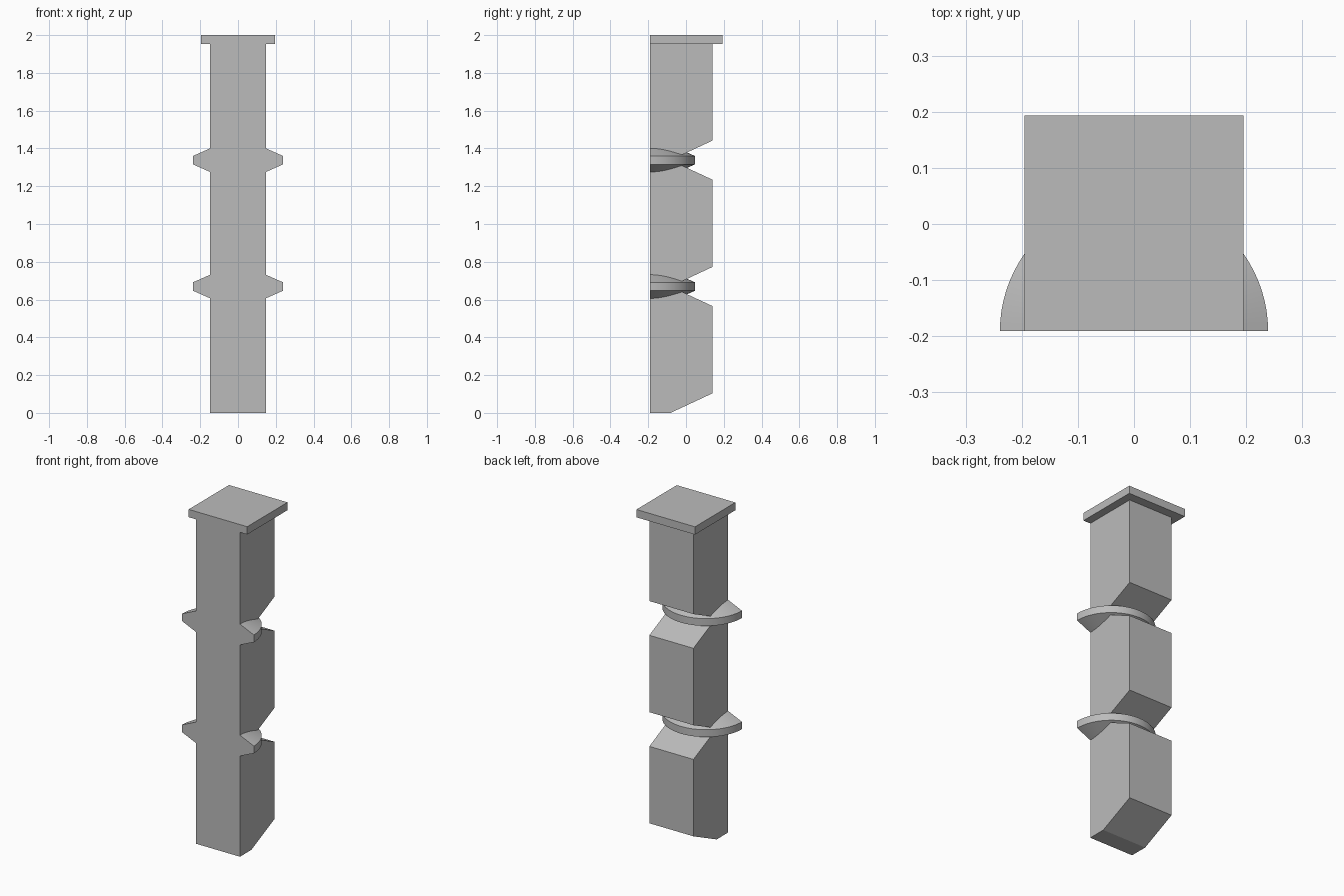
import bpy, bmesh, math
from mathutils import Vector

cube = bpy.data.objects.get("Cube")
if cube:
    bpy.data.objects.remove(cube, do_unlink=True)

GREY = (0.5, 0.5, 0.5, 1)
grey = bpy.data.materials.new("plain grey")
grey.use_nodes = True
grey.diffuse_color = GREY
grey.node_tree.nodes["Principled BSDF"].inputs["Base Color"].default_value = GREY

FRONT, BACK, HALF = -0.191, 0.139, 0.147
PITCH = 0.669
APEX_Y, BEVEL = -0.082, 0.103   # notch apex depth and half height


def add_object(name, bm):
    bmesh.ops.recalc_face_normals(bm, faces=bm.faces)
    mesh = bpy.data.meshes.new(name)
    bm.to_mesh(mesh)
    bm.free()
    obj = bpy.data.objects.new(name, mesh)
    mesh.materials.append(grey)
    bpy.context.collection.objects.link(obj)
    return obj


def extrude_x(name, outline, half):
    """Extrude a (y, z) outline symmetrically along x."""
    bm = bmesh.new()
    face = bm.faces.new([bm.verts.new((-half, y, z)) for y, z in outline])
    new = bmesh.ops.extrude_face_region(bm, geom=[face])["geom"]
    verts = [v for v in new if isinstance(v, bmesh.types.BMVert)]
    bmesh.ops.translate(bm, verts=verts, vec=(2 * half, 0, 0))
    return add_object(name, bm)


def half_ring(name, z):
    """Tapered half disc, flat on the front plane."""
    profile = [(0, -0.128), (0.239, -0.022), (0.239, 0.022), (0, 0.128)]
    # Taper keeps the same slope from the rim to the post's side
    bm = bmesh.new()
    verts = [bm.verts.new((r, FRONT, z + h)) for r, h in profile]
    edges = [bm.edges.new(pair) for pair in zip(verts, verts[1:])]
    bmesh.ops.spin(bm, geom=verts + edges, cent=(0, FRONT, 0), axis=(0, 0, 1),
                   angle=math.pi, steps=40)
    bmesh.ops.remove_doubles(bm, verts=bm.verts, dist=1e-5)
    bmesh.ops.holes_fill(bm, edges=[e for e in bm.edges if e.is_boundary])
    return add_object(name, bm)


# Post: side outline with a V notch at each ring and a chamfered foot
outline = [(FRONT, 0), (APEX_Y, 0), (BACK, BEVEL)]
for i in (1, 2):
    z = i * PITCH
    outline += [(BACK, z - BEVEL), (APEX_Y, z), (BACK, z + BEVEL)]
outline += [(BACK, 1.98), (FRONT, 1.98)]
post = extrude_x("post", outline, HALF)

# Cap plate and the two half rings, flush with the front
cap = extrude_x("cap", [(FRONT, 1.953), (0.193, 1.953), (0.193, 2), (FRONT, 2)], 0.195)
parts = [cap] + [half_ring(n, i * PITCH) for n, i in (("lower_ring", 1), ("upper_ring", 2))]

# Join everything into one clean solid
bpy.context.view_layer.objects.active = post
for part in parts:
    mod = post.modifiers.new("union " + part.name, "BOOLEAN")
    mod.operation, mod.solver, mod.object = "UNION", "EXACT", part
    bpy.ops.object.modifier_apply(modifier=mod.name)
    bpy.data.objects.remove(part, do_unlink=True)

bm = bmesh.new()
bm.from_mesh(post.data)
bmesh.ops.remove_doubles(bm, verts=bm.verts, dist=1e-5)
bmesh.ops.dissolve_limit(bm, angle_limit=math.radians(0.5), verts=bm.verts, edges=bm.edges)
bm.to_mesh(post.data)
bm.free()

bpy.ops.object.select_all(action="DESELECT")
post.select_set(True)
bpy.ops.object.shade_smooth_by_angle(angle=math.radians(20))
